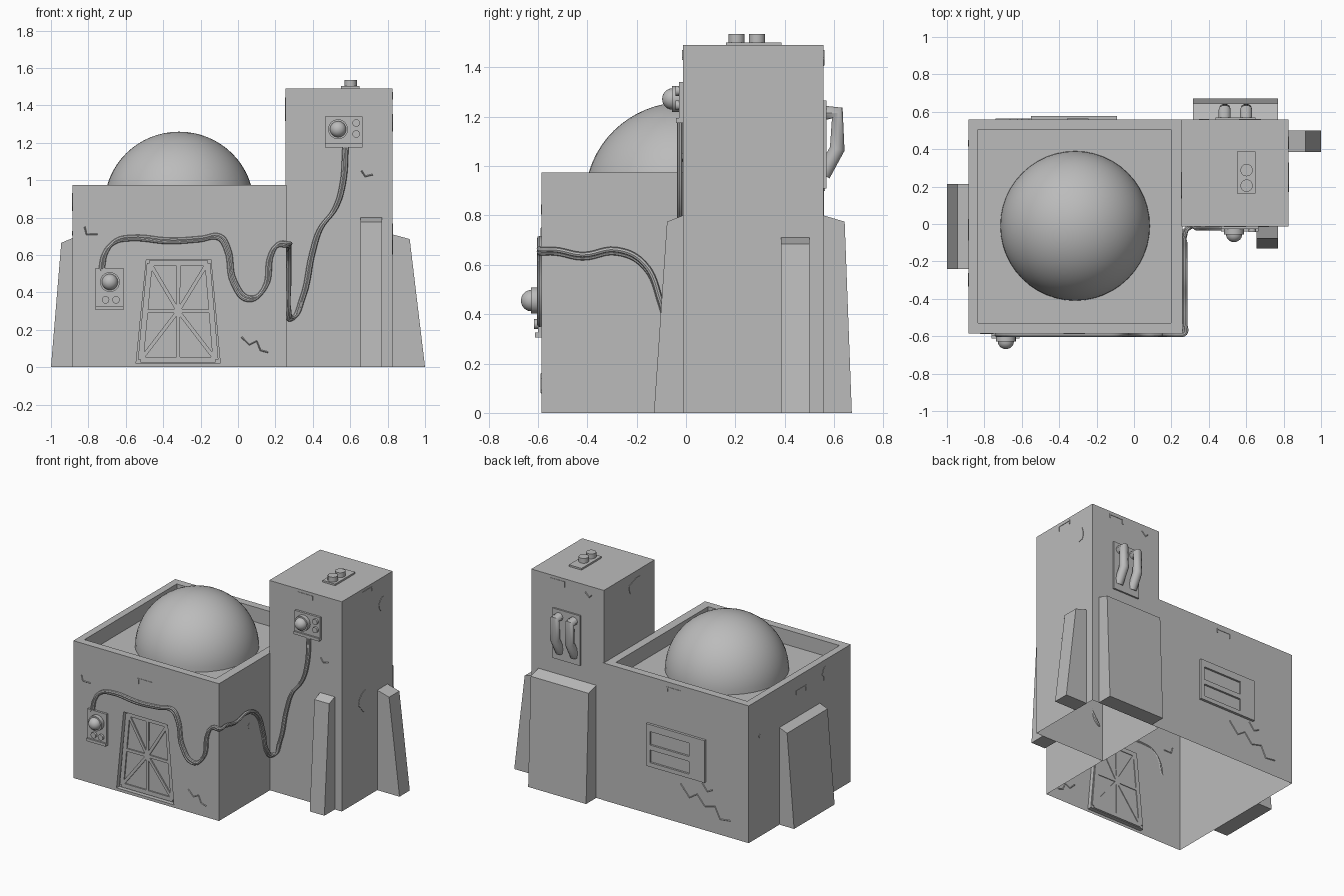
import bpy, bmesh, math, random
from mathutils import Vector

if "Cube" in bpy.data.objects:
    bpy.data.objects.remove(bpy.data.objects["Cube"])

random.seed(4)
MAT = bpy.data.materials.new("plain_grey")
MAT.diffuse_color = (0.5, 0.5, 0.5, 1)
MAT.use_nodes = True
MAT.node_tree.nodes["Principled BSDF"].inputs["Base Color"].default_value = MAT.diffuse_color


def add(name, verts, faces, smooth=False):
    me = bpy.data.meshes.new(name)
    me.from_pydata([tuple(v) for v in verts], [], faces)
    bm = bmesh.new()
    bm.from_mesh(me)
    bmesh.ops.recalc_face_normals(bm, faces=bm.faces)
    bm.to_mesh(me)
    bm.free()
    me.materials.append(MAT)
    ob = bpy.data.objects.new(name, me)
    bpy.context.collection.objects.link(ob)
    return ob


def prism(name, lower, upper):
    n = len(lower)
    sides = [(i, (i + 1) % n, n + (i + 1) % n, n + i) for i in range(n)]
    return add(name, lower + upper,
               sides + [tuple(range(n)), tuple(range(n, 2 * n))])


def rect(x0, x1, y0, y1, z):
    return [(x0, y0, z), (x1, y0, z), (x1, y1, z), (x0, y1, z)]


def box(name, x0, x1, y0, y1, z0, z1):
    return prism(name, rect(x0, x1, y0, y1, z0), rect(x0, x1, y0, y1, z1))


def smooth(ob):
    bpy.ops.object.select_all(action='DESELECT')
    ob.select_set(True)
    bpy.context.view_layer.objects.active = ob
    bpy.ops.object.shade_smooth_by_angle(angle=math.radians(40))


def cylinder(name, loc, r, depth, rot=(0, 0, 0), n=24):
    bpy.ops.mesh.primitive_cylinder_add(vertices=n, radius=r, depth=depth, location=loc, rotation=rot)
    ob = bpy.context.object
    ob.name = name
    ob.data.materials.append(MAT)
    smooth(ob)


def dome(name, loc, r, squash, segs, rings, rot=(0, 0, 0)):
    bpy.ops.mesh.primitive_uv_sphere_add(segments=segs, ring_count=rings, radius=r, location=loc, rotation=rot)
    ob = bpy.context.object
    ob.name = name
    bm = bmesh.new()
    bm.from_mesh(ob.data)
    bmesh.ops.delete(bm, geom=[v for v in bm.verts if v.co.z < -1e-4], context='VERTS')
    bm.to_mesh(ob.data)
    bm.free()
    ob.scale = (1, 1, squash)
    ob.data.materials.append(MAT)
    smooth(ob)


def tube(name, pts, r, kind='BEZIER', res=2):
    cu = bpy.data.curves.new(name, 'CURVE')
    cu.dimensions = '3D'
    cu.bevel_depth, cu.bevel_resolution, cu.resolution_u = r, res, 6
    cu.use_fill_caps = True
    sp = cu.splines.new(kind)
    if kind == 'BEZIER':
        sp.bezier_points.add(len(pts) - 1)
        for b, p in zip(sp.bezier_points, pts):
            b.co = p
            b.handle_left_type = b.handle_right_type = 'AUTO'
    else:
        sp.points.add(len(pts) - 1)
        for b, p in zip(sp.points, pts):
            b.co = (*p, 1)
    ob = bpy.data.objects.new(name, cu)
    bpy.context.collection.objects.link(ob)
    bpy.ops.object.select_all(action='DESELECT')
    ob.select_set(True)
    bpy.context.view_layer.objects.active = ob
    bpy.ops.object.convert(target='MESH')
    ob = bpy.context.object
    ob.data.materials.clear()
    ob.data.materials.append(MAT)
    smooth(ob)


# main house: open-bottomed shell with sunken roof and recessed doorway
X0, X1, Y0, Y1, H, ROOF, IN = -0.885, 0.26, -0.585, 0.56, 0.975, 0.87, 0.03
door = [(-0.545, 0.02), (-0.095, 0.02), (-0.145, 0.575), (-0.49, 0.575)]
v = rect(X0, X1, Y0, Y1, 0) + rect(X0, X1, Y0, Y1, H)
v += rect(-0.835, 0.197, -0.53, 0.505, H) + rect(-0.835, 0.197, -0.53, 0.505, ROOF)
v += [(x, Y0, z) for x, z in door] + [(x, Y0 + IN, z) for x, z in door]
f = [(1, 2, 6, 5), (2, 3, 7, 6), (3, 0, 4, 7), (12, 13, 14, 15), (20, 21, 22, 23)]
front = [0, 1, 5, 4]
for i in range(4):
    j = (i + 1) % 4
    f += [(4 + i, 4 + j, 8 + j, 8 + i), (8 + i, 8 + j, 12 + j, 12 + i),
          (front[i], front[j], 16 + j, 16 + i), (16 + i, 16 + j, 20 + j, 20 + i)]
add("house_shell", v, f)
dome("roof_dome", (-0.315, -0.01, ROOF - 0.005), 0.4, 0.985, 48, 32)

# door bars: border frame and radiating braces
def bar(name, a, b, w):
    a, b = Vector(a), Vector(b)
    s = (b - a).normalized().orthogonal() * w / 2
    ring = [a + s, b + s, b - s, a - s]
    prism(name, [(p.x, Y0 + IN - 0.009, p.y) for p in ring], [(p.x, Y0 + IN + 0.005, p.y) for p in ring])

inner = [(-0.52, 0.04), (-0.12, 0.04), (-0.163, 0.557), (-0.472, 0.557)]
hub = (-0.32, 0.3)
for i in range(4):
    a, b = inner[i], inner[(i + 1) % 4]
    bar("door_frame", a, b, 0.03)
    bar("door_brace", hub, a, 0.02)
    bar("door_brace", hub, ((a[0] + b[0]) / 2, (a[1] + b[1]) / 2), 0.02)

# tower, open at the bottom
TX0, TX1, TY0, TY1, TH = 0.255, 0.825, -0.013, 0.558, 1.49
add("tower_shell", rect(TX0, TX1, TY0, TY1, 0) + rect(TX0, TX1, TY0, TY1, TH),
    [(0, 1, 5, 4), (1, 2, 6, 5), (2, 3, 7, 6), (3, 0, 4, 7), (4, 5, 6, 7)])

# sloping buttresses: profile of (outward position, height) swept along the wall
def buttress(name, axis, wall, base, top, z_out, z_wall, a, b):
    prof = [(wall, 0), (base, 0), (top, z_out), (wall, z_wall)]
    put = (lambda p, s: (p[0], s, p[1])) if axis == 'x' else (lambda p, s: (s, p[0], p[1]))
    prism(name, [put(p, a) for p in prof], [put(p, b) for p in prof])

buttress("left_buttress", 'x', X0, -1.0, -0.945, 0.665, 0.69, -0.24, 0.215)
buttress("right_buttress", 'x', TX1, 1.0, 0.918, 0.685, 0.71, 0.385, 0.5)
buttress("front_buttress", 'y', TY0, -0.13, -0.077, 0.775, 0.8, 0.655, 0.77)
buttress("back_buttress", 'y', TY1, 0.672, 0.643, 0.775, 0.8, 0.315, 0.77)

# wall control boxes
def control_box(name, x0, x1, z0, z1, wall, knob, buttons):
    rot = (math.pi / 2, 0, 0)
    box(name + "_plate", x0, x1, wall - 0.015, wall, z0, z1)
    box(name + "_ledge", x0, x1, wall - 0.027, wall, z0, z0 + 0.02)
    kx, kz = knob
    cylinder(name + "_knob_ring", (kx, wall - 0.028, kz), 0.053, 0.03, rot)
    dome(name + "_knob", (kx, wall - 0.043, kz), 0.043, 0.95, 24, 12, rot)
    for bx, bz in buttons:
        cylinder(name + "_button", (bx, wall - 0.018, bz), 0.02, 0.024, rot, 16)

control_box("house_control", -0.763, -0.613, 0.305, 0.53, Y0, (-0.685, 0.455),
            [(-0.708, 0.36), (-0.652, 0.36)])
control_box("tower_control", 0.465, 0.665, 1.175, 1.34, TY0, (0.535, 1.272),
            [(0.632, 1.305), (0.632, 1.247)])

# twin cable running over house front, house side and tower front
fy, sx, ty = Y0 - 0.008, X1 + 0.008, TY0 - 0.012
path = [(x, fy, z) for x, z in [(-0.73, 0.52), (-0.71, 0.61), (-0.66, 0.67), (-0.58, 0.69), (-0.36, 0.675),
        (-0.2, 0.685), (-0.1, 0.695), (-0.06, 0.64), (-0.02, 0.45), (0.06, 0.365), (0.14, 0.42),
        (0.18, 0.61), (0.215, 0.655)]]
path += [(sx, y, z) for y, z in [(-0.585, 0.655), (-0.53, 0.655), (-0.42, 0.635), (-0.28, 0.655),
         (-0.17, 0.6), (-0.1, 0.44), (-0.06, 0.3)]]
path += [(x, ty, z) for x, z in [(0.285, 0.26), (0.345, 0.37), (0.4, 0.62), (0.44, 0.74), (0.52, 0.85),
         (0.56, 0.98), (0.575, 1.18)]]
for s in (-1, 1):
    tube("cable_strand", [(x + s * 0.006, y, z + s * 0.006) for x, y, z in path], 0.011)

# back vent with two slots
vy = Y1 + 0.018
box("vent_back", -0.55, -0.09, Y1, Y1 + 0.004, 0.345, 0.645)
for a, b in [(-0.55, -0.43), (-0.12, -0.09)]:
    box("vent_side", a, b, Y1, vy, 0.345, 0.645)
for a, b in [(0.345, 0.375), (0.465, 0.5), (0.595, 0.645)]:
    box("vent_rail", -0.43, -0.12, Y1, vy, a, b)

# back pipes on the tower
box("pipe_plate", 0.435, 0.65, TY1, TY1 + 0.012, 0.91, 1.265)
for x in (0.485, 0.6):
    tube("back_pipe", [(x, 0.555, 1.215), (x, 0.613, 1.215), (x, 0.613, 1.07), (x, 0.555, 0.965)], 0.032, 'POLY', 3)

# tower roof fitting
box("roof_plate", 0.55, 0.65, 0.163, 0.387, TH, TH + 0.012)
for y in (0.205, 0.288):
    cylinder("roof_stub", (0.602, y, 1.514), 0.033, 0.045)

# worn plaster: marks drawn flat on a wall (axis, wall position, outward sign)
WALL = {"front": ('y', Y0, -1), "back": ('y', Y1, 1), "left": ('x', X0, -1), "side": ('x', X1, 1),
        "tfront": ('y', TY0, -1), "tback": ('y', TY1, 1), "tright": ('x', TX1, 1), "tleft": ('x', TX0, -1)}


def on_wall(wall, a, z, out):
    axis, p, s = WALL[wall]
    return (a, p + s * out, z) if axis == 'y' else (p + s * out, a, z)


def plate(name, wall, pts, t=0.003):
    prism(name, [on_wall(wall, a, z, -0.001) for a, z in pts], [on_wall(wall, a, z, t) for a, z in pts])


def bracket(wall, a, z, w=0.058):
    plate("brick_mark", wall, [(a - w, z - 0.04), (a - w, z), (a + w, z), (a + w, z - 0.03),
          (a + w - 0.008, z - 0.03), (a + w - 0.008, z - 0.008), (a - w + 0.008, z - 0.008), (a - w + 0.008, z - 0.04)])


def patch(wall, a, z, w, h):
    pts = []
    for i in range(12):
        r, t = random.uniform(0.6, 1.0), i * math.pi / 6
        pts.append((a + w / 2 * r * math.cos(t), z + h / 2 * r * math.sin(t)))
    plate("plaster_patch", wall, pts)


def crack(wall, pts):
    tube("wall_crack", [on_wall(wall, a, z, 0) for a, z in pts], 0.004, 'POLY', 0)


for m in [("front", -0.32, 0.845), ("tfront", 0.54, 1.47), ("tright", 0.27, 1.47),
          ("left", -0.03, 0.88), ("back", -0.3, 0.94), ("tback", 0.62, 1.47)]:
    bracket(*m)
for m in [("tright", 0.44, 1.31, 0.08, 0.13), ("tright", 0.25, 0.68, 0.17, 0.18), ("side", -0.245, 0.55, 0.04, 0.04),
          ("left", -0.3, 0.88, 0.08, 0.11), ("left", 0.435, 0.715, 0.04, 0.03), ("tleft", 0.2, 1.38, 0.2, 0.15)]:
    patch(*m)
crack("front", [(-0.82, 0.75), (-0.81, 0.71), (-0.75, 0.71)])
crack("front", [(0.02, 0.16), (0.06, 0.12), (0.1, 0.14), (0.12, 0.09), (0.16, 0.08)])
crack("tfront", [(0.66, 1.05), (0.68, 1.02), (0.72, 1.03)])
crack("tback", [(0.4, 1.44), (0.37, 1.41), (0.35, 1.43)])
crack("back", [(-0.35, 0.28), (-0.42, 0.2), (-0.48, 0.24), (-0.54, 0.17), (-0.62, 0.19), (-0.66, 0.11), (-0.74, 0.12)])
crack("back", [(-0.52, 0.33), (-0.56, 0.28), (-0.6, 0.3)])
